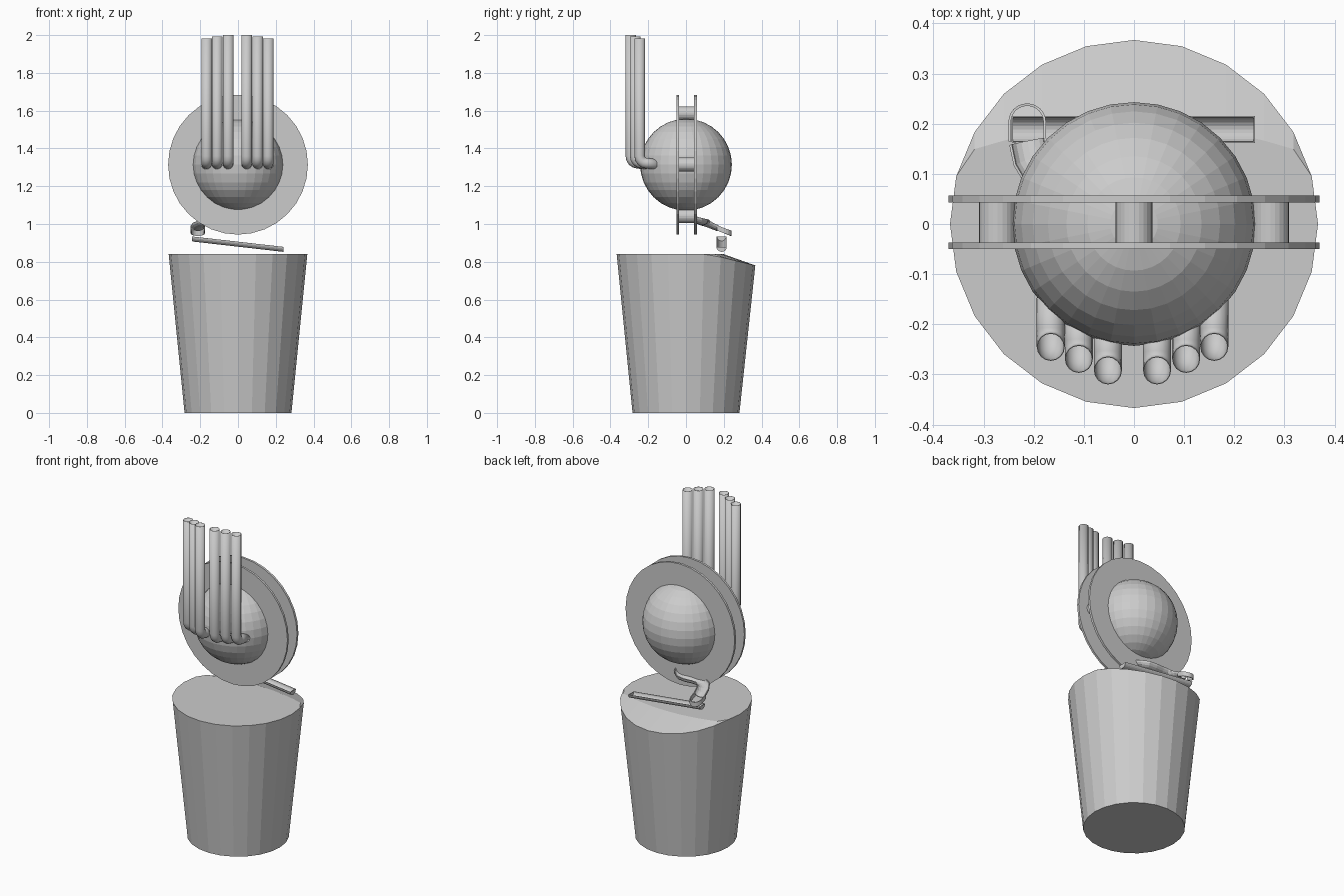
import bpy, bmesh
from math import sin, cos, pi, sqrt, radians
from mathutils import Vector, Matrix

if "Cube" in bpy.data.objects:
    bpy.data.objects.remove(bpy.data.objects["Cube"])


def make(name, bm, thick=0, smooth=False):
    if not thick:
        bmesh.ops.recalc_face_normals(bm, faces=bm.faces)
    me = bpy.data.meshes.new(name)
    bm.to_mesh(me)
    bm.free()
    ob = bpy.data.objects.new(name, me)
    bpy.context.collection.objects.link(ob)
    if thick:
        mod = ob.modifiers.new("wall", 'SOLIDIFY')
        mod.thickness = thick
        mod.offset = 0
    if smooth:
        for p in me.polygons:
            p.use_smooth = True
    return ob


def sweep(bm, path, profile, closed, side=None, caps=False):
    """Sweep a (side, up) profile along a path."""
    path = [Vector(p) for p in path]
    rings = []
    for i, p in enumerate(path):
        t = (path[min(i + 1, len(path) - 1)] - path[max(i - 1, 0)]).normalized()
        s = Vector(side) if side else t.cross(Vector((0, 0, 1))).normalized()
        up = s.cross(t) if side else Vector((0, 0, 1))
        rings.append([bm.verts.new(p + s * a + up * b) for a, b in profile])
    n = len(profile)
    for r, q in zip(rings, rings[1:]):
        for j in range(n if closed else n - 1):
            k = (j + 1) % n
            bm.faces.new((r[j], r[k], q[k], q[j]))
    if caps:
        bm.faces.new(rings[0])
        bm.faces.new(rings[-1])


def arc(w, d, n, span=pi):
    return [(w * cos(span * i / n), -d * sin(span * i / n)) for i in range(n + 1)]


# Tapered bucket with a rim that dips towards the back
N, R = 24, 0.367
bm = bmesh.new()
ang = [2 * pi * i / N for i in range(N)]
low = [bm.verts.new((0.283 * cos(a), 0.283 * sin(a), 0)) for a in ang]
rim = []
for a in ang:
    x, y = R * cos(a), R * sin(a)
    rim.append(bm.verts.new((x, y, 0.84 - max(0, y - 0.12) * 0.24)))
for i in range(N):
    j = (i + 1) % N
    bm.faces.new((low[i], low[j], rim[j], rim[i]))
bm.faces.new(low[::-1])
back = [i for i in range(N) if rim[i].co.y > 0.12]
edge = [bm.verts.new((rim[i].co.x, 0.2 - 0.5 * rim[i].co.x ** 2, 0.84)) for i in back]
first, last = back[0] - 1, back[-1] + 1
front = [rim[i % N] for i in range(last, first + N + 1)]
bm.faces.new(front + edge)
strip_in = [rim[first]] + edge + [rim[last]]
strip_out = [rim[i] for i in range(first, last + 1)]
for i in range(len(strip_in) - 1):
    quad = [strip_in[i], strip_out[i], strip_out[i + 1], strip_in[i + 1]]
    bm.faces.new(list(dict.fromkeys(quad)))
make("bucket", bm)

# Ball in the middle of the wheel
C = Vector((0, 0, 1.314))
bm = bmesh.new()
bmesh.ops.create_uvsphere(bm, u_segments=32, v_segments=16, radius=0.243,
                          matrix=Matrix.Translation(C))
make("ball", bm)

# Two ring plates around the ball
for name, y0, y1 in (("front_plate", -0.05, -0.037), ("back_plate", 0.043, 0.057)):
    bm = bmesh.new()
    sec = [(0.232, y0), (0.37, y0), (0.37, y1), (0.232, y1)]
    rings = [[bm.verts.new((r * cos(a), y, C.z + r * sin(a))) for r, y in sec]
             for a in [2 * pi * i / 32 for i in range(32)]]
    for i in range(32):
        p, q = rings[i], rings[(i + 1) % 32]
        for j in range(4):
            k = (j + 1) % 4
            bm.faces.new((p[j], p[k], q[k], q[j]))
    make(name, bm)

# Four round spacers between the plates
for i in range(4):
    a = i * pi / 2
    bm = bmesh.new()
    bmesh.ops.create_cone(
        bm, cap_ends=True, segments=24, radius1=0.037, radius2=0.037, depth=0.086,
        matrix=Matrix.Translation(C + Vector((0.272 * cos(a), 0.003, 0.272 * sin(a))))
        @ Matrix.Rotation(radians(90), 4, 'X'))
    make("spacer_%d" % (i + 1), bm, smooth=False)

# Six bent upright pipes, three on each side
circle = [(0.027 * cos(2 * pi * i / 16), 0.027 * sin(2 * pi * i / 16)) for i in range(16)]
for s in (-1, 1):
    for i, (x, y, top) in enumerate(((0.049, -0.292, 2.0), (0.107, -0.269, 1.992),
                                     (0.163, -0.245, 1.982))):
        x = s * x - 0.003
        path = [(x, y, top), (x, y, 1.36)]
        path += [(x, y + 0.035 * (1 - cos(t)), 1.36 - 0.038 * sin(t))
                 for t in (pi / 8, pi / 4, 3 * pi / 8, pi / 2)]
        path.append((x, -sqrt(0.243 ** 2 - x * x) + 0.03, 1.315))
        bm = bmesh.new()
        sweep(bm, path, circle, True, side=(1, 0, 0))
        make("pipe_%s_%d" % ("left" if s < 0 else "right", i + 1), bm, 0.002, True)

# Sloping half-round gutter with closed ends
bm = bmesh.new()
sweep(bm, [(-0.243, 0.1885, 0.934), (0.24, 0.1885, 0.879)], arc(0.0255, 0.025, 10),
      False, caps=True)
make("gutter", bm, 0.004)

# S-shaped chute running from under the wheel to a drop hole over the gutter
W, D = 0.035, 0.028
pts = [(0.0, 0.04), (-0.008, 0.065), (-0.03, 0.082), (-0.07, 0.085), (-0.12, 0.082),
       (-0.16, 0.085), (-0.188, 0.1), (-0.205, 0.13), (-0.212, 0.165), (-0.213, 0.203)]


def chute_z(y):
    return 1.035 - 0.383 * (y - 0.055)


bm = bmesh.new()
sweep(bm, [(x, y, chute_z(y)) for x, y in pts[:-1]], arc(W, D, 8), False)
make("chute", bm, 0.005)

# Open-bottomed loop closing the chute's end
bm = bmesh.new()
loop = [(-0.213 + W, 0.165)]
loop += [(-0.213 + W * cos(pi * i / 12), 0.203 + W * sin(pi * i / 12)) for i in range(13)]
loop.append((-0.213 - W, 0.165))
cols = [[bm.verts.new((x, y, chute_z(y) - h)) for h in (0, D)] for x, y in loop]
for p, q in zip(cols, cols[1:]):
    bm.faces.new((p[0], p[1], q[1], q[0]))
make("chute_end", bm, 0.005)
